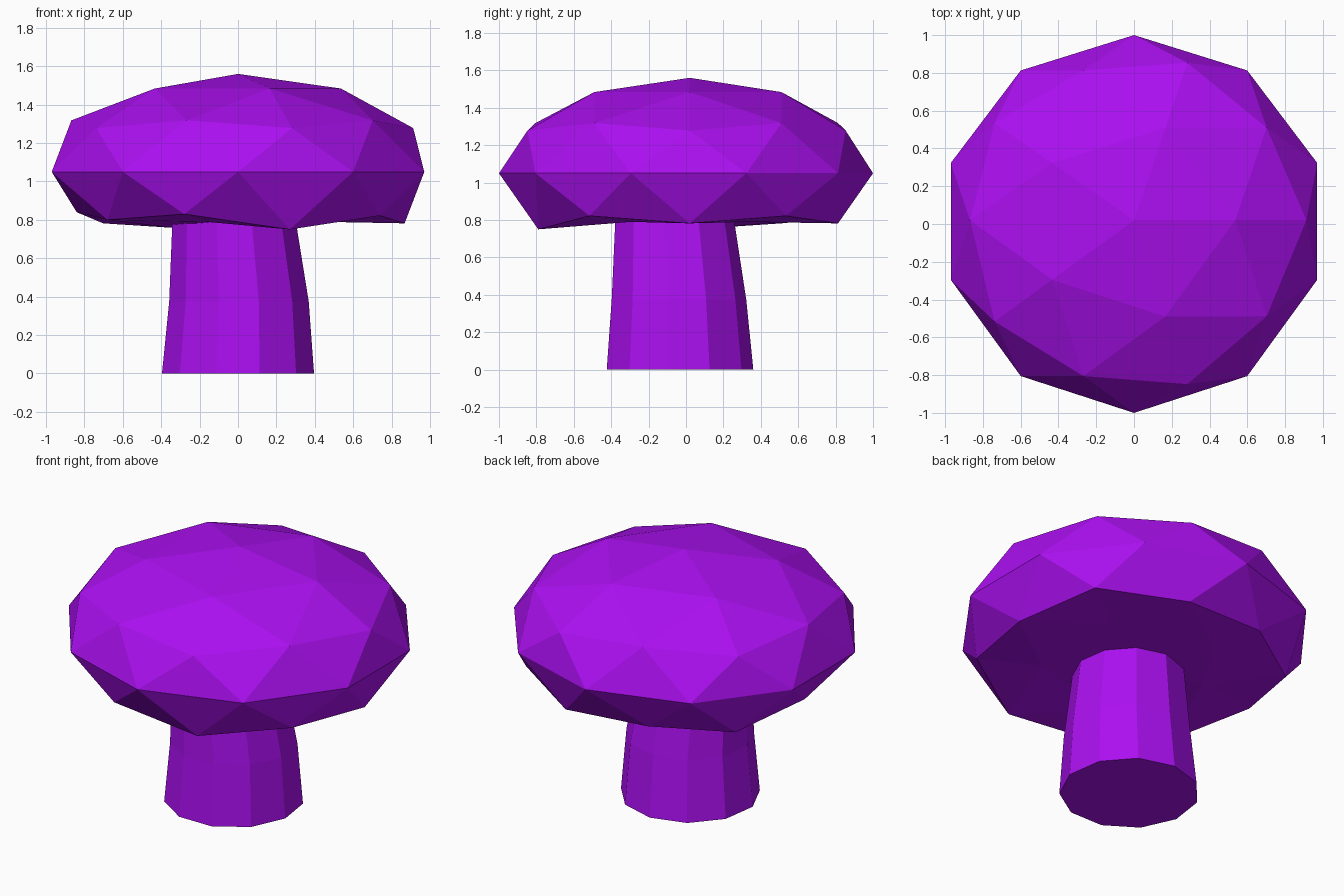
import bpy, bmesh, math

if "Cube" in bpy.data.objects:
    bpy.data.objects.remove(bpy.data.objects["Cube"])

purple = bpy.data.materials.new("purple")
purple.diffuse_color = (0.41, 0.005, 0.88, 1)
purple.use_nodes = True
purple.node_tree.nodes["Principled BSDF"].inputs["Base Color"].default_value = purple.diffuse_color


def finish(name, bm):
    bmesh.ops.recalc_face_normals(bm, faces=bm.faces)
    mesh = bpy.data.meshes.new(name)
    bm.to_mesh(mesh)
    bm.free()
    mesh.materials.append(purple)
    obj = bpy.data.objects.new(name, mesh)
    bpy.context.collection.objects.link(obj)
    return obj


# Cap: squashed icosphere with a nearly flat underside
bm = bmesh.new()
bmesh.ops.create_icosphere(bm, subdivisions=2, radius=1)

# Hand-nudged underside points: (approximate start x, y) -> final position
nudges = {
    (0.26, -0.81): (0.27, -0.79, 0.75),
    (-0.28, -0.85): (-0.28, -0.83, 0.83),
    (-0.69, -0.50): (-0.68, -0.49, 0.80),
    (-0.89, 0.00): (-0.84, 0.02, 0.84),
    (-0.28, 0.85): (-0.28, 0.78, 0.81),
    (-0.53, 0.00): (-0.36, 0.18, 0.76),
}
for v in bm.verts:
    x, y, z = v.co
    key = next((k for k in nudges if abs(x - k[0]) + abs(y - k[1]) < 0.03), None)
    if z < -0.1 and key:
        v.co = nudges[key]
        continue
    v.co = (x * 1.02, y * (0.98 if y > 0 else 1.02) + 0.02, 1.05 + z * 0.51)
    if z < -0.7:
        v.co.z = 0.79
finish("mushroom_cap", bm)

# Stem: eleven-sided, tapering and leaning slightly
bm = bmesh.new()
sides = 11
rings = []
for cx, cy, z, r in [(0.0, -0.04, 0.0, 0.40), (0.005, -0.045, 0.375, 0.367),
                     (-0.022, -0.068, 0.82, 0.322)]:
    rings.append([bm.verts.new((cx + r * math.cos(math.pi / 2 + math.tau * i / sides),
                                cy + r * math.sin(math.pi / 2 + math.tau * i / sides), z))
                  for i in range(sides)])
for low, high in zip(rings, rings[1:]):
    for i in range(sides):
        j = (i + 1) % sides
        bm.faces.new((low[i], low[j], high[j], high[i]))
bm.faces.new(rings[0])
bm.faces.new(rings[-1])
finish("mushroom_stem", bm)
